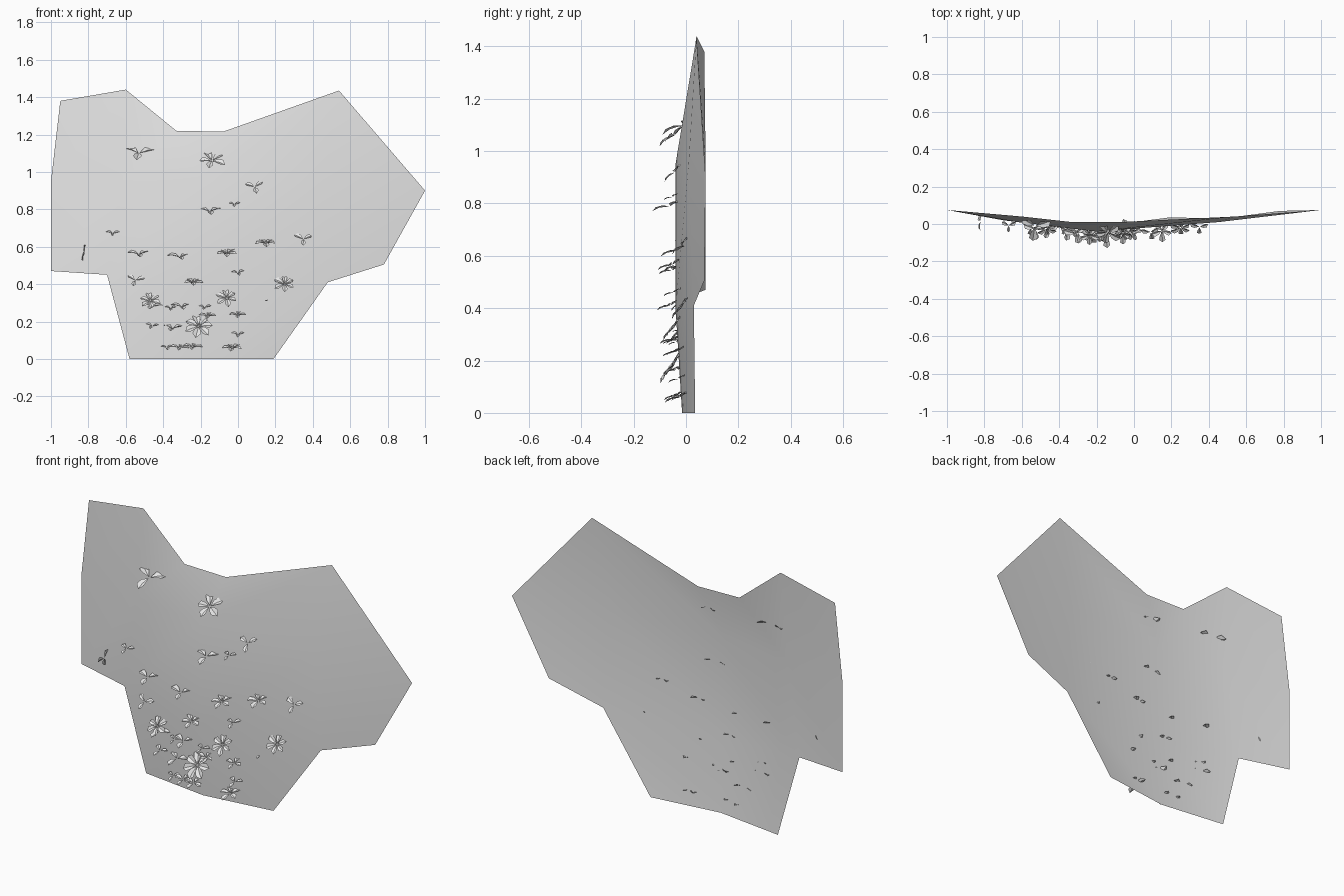
import bpy
import bmesh
import random
from math import radians, cos, sin, tau
from mathutils import Vector, Matrix
from mathutils.bvhtree import BVHTree

random.seed(4)
cube = bpy.data.objects.get("Cube")
if cube:
    bpy.data.objects.remove(cube, do_unlink=True)

# Single plain grey used everywhere
grey = bpy.data.materials.new("plain_grey")
grey.use_nodes = True
colour = (0.8, 0.8, 0.8, 1)
grey.diffuse_color = colour
for node in grey.node_tree.nodes:
    if node.type == "BSDF_PRINCIPLED":
        node.inputs["Base Color"].default_value = colour


def make_object(name, bm, smooth):
    mesh = bpy.data.meshes.new(name)
    bm.to_mesh(mesh)
    bm.free()
    mesh.materials.append(grey)
    for face in mesh.polygons:
        face.use_smooth = smooth
    obj = bpy.data.objects.new(name, mesh)
    bpy.context.scene.collection.objects.link(obj)
    return obj


# Bowed sheet: columns of points from the model's right to its left, bottom to top
points = [
    (-1, .075, .47), (-1, .075, .95), (-.95, .07, 1.38),
    (-.58, .035, 0), (-.7, .02, .45), (-.62, .01, .95), (-.6, .04, 1.44),
    (-.2, -.015, 0), (-.2, -.04, .4), (-.2, -.04, .95), (-.33, .01, 1.22), (-.08, .01, 1.215),
    (.19, .035, 0), (.48, .03, .41), (.45, .01, .95), (.54, .04, 1.435),
    (.78, .07, .505), (1, .075, .9),
]
faces = [
    (0, 4, 5, 1), (1, 5, 6, 2),
    (3, 7, 8, 4), (4, 8, 9, 5), (5, 9, 10, 6), (9, 11, 10),
    (7, 12, 13, 8), (8, 13, 14, 9), (9, 14, 15, 11),
    (13, 16, 17, 14), (14, 17, 15),
]
sheet = bmesh.new()
corners = [sheet.verts.new(p) for p in points]
for face in faces:
    sheet.faces.new([corners[i] for i in face])
surface = BVHTree.FromBMesh(sheet)
make_object("backing_sheet", sheet, True)


# One pointed petal, folded along its middle and drooping at the tip
def add_petal(bm, length, angle, place):
    half = length * 0.26
    rise = length * 0.12
    spin = Matrix.Rotation(angle, 4, "Z")

    def vert(along, across, height):
        return bm.verts.new(place @ spin @ Vector((along * length, across * half, height * rise)))

    root, mid, tip = vert(.05, 0, 0), vert(.6, 0, .8), vert(1, 0, .3)
    for side in (-1, 1):
        inner = vert(.4, side * .75, 1.4)
        outer = vert(.75, side, 1.5)
        loop = [root, mid, tip, outer, inner]
        bm.faces.new(loop if side > 0 else loop[::-1])


def add_plant(name, x, z, count, length, tilt, axis="X"):
    hit = surface.ray_cast(Vector((x, -1, z)), Vector((0, 1, 0)))[0]
    depth = hit.y if hit else 0
    bm = bmesh.new()
    yaw = random.uniform(-.25, .25)
    place = (Matrix.Translation((x, depth - .025, z))
             @ Matrix.Rotation(radians(tilt), 4, axis)
             @ Matrix.Rotation(yaw, 4, "Z"))
    for i in range(count):
        # One petal always hangs forward, the others spread evenly around it
        angle = tau * i / count - tau / 4
        reach = length * random.uniform(.85, 1.1)
        add_petal(bm, reach, angle, place)
    make_object(name, bm, False)


# Plants grouped by kind: petal count, petal length, forward tilt, positions
kinds = {
    "large_sprig": (3, .1, 27, [(-.53, 1.1)]),
    "large_flower": (5, .075, 38, [(-.14, 1.06)]),
    "open_flower": (6, .06, 52, [(.25, .4), (-.06, .325), (-.47, .31)]),
    "full_flower": (7, .075, 55, [(-.21, .175)]),
    "upright_sprig": (3, .055, 45, [(.09, .92), (.35, .64), (-.55, .42)]),
    "flat_flower": (5, .06, 22, [(-.06, .565), (-.03, .06), (.15, .62), (-.24, .41)]),
    "flat_sprig": (3, .065, 18, [
        (-.15, .79), (-.31, .545), (-.53, .56), (-.3, .28), (-.35, .165), (-.46, .28)]),
    "small_flower": (4, .05, 22, [(0, .235), (-.16, .23), (-.31, .06), (-.24, .065)]),
    "small_sprig": (3, .04, 22, [
        (-.02, .825), (-.67, .67), (-.36, .27), (-.18, .275), (-.46, .175),
        (0, .13), (-.38, .06), (0, .46)]),
    "single_leaf": (1, .03, 15, [(.15, .315)]),
}
for kind, (count, length, tilt, spots) in kinds.items():
    for number, (x, z) in enumerate(spots, start=1):
        add_plant(f"{kind}_{number}", x, z, count, length, tilt)

# Sprig standing on edge near the right border
add_plant("side_sprig", -.82, .57, 3, .05, -80, "Y")
